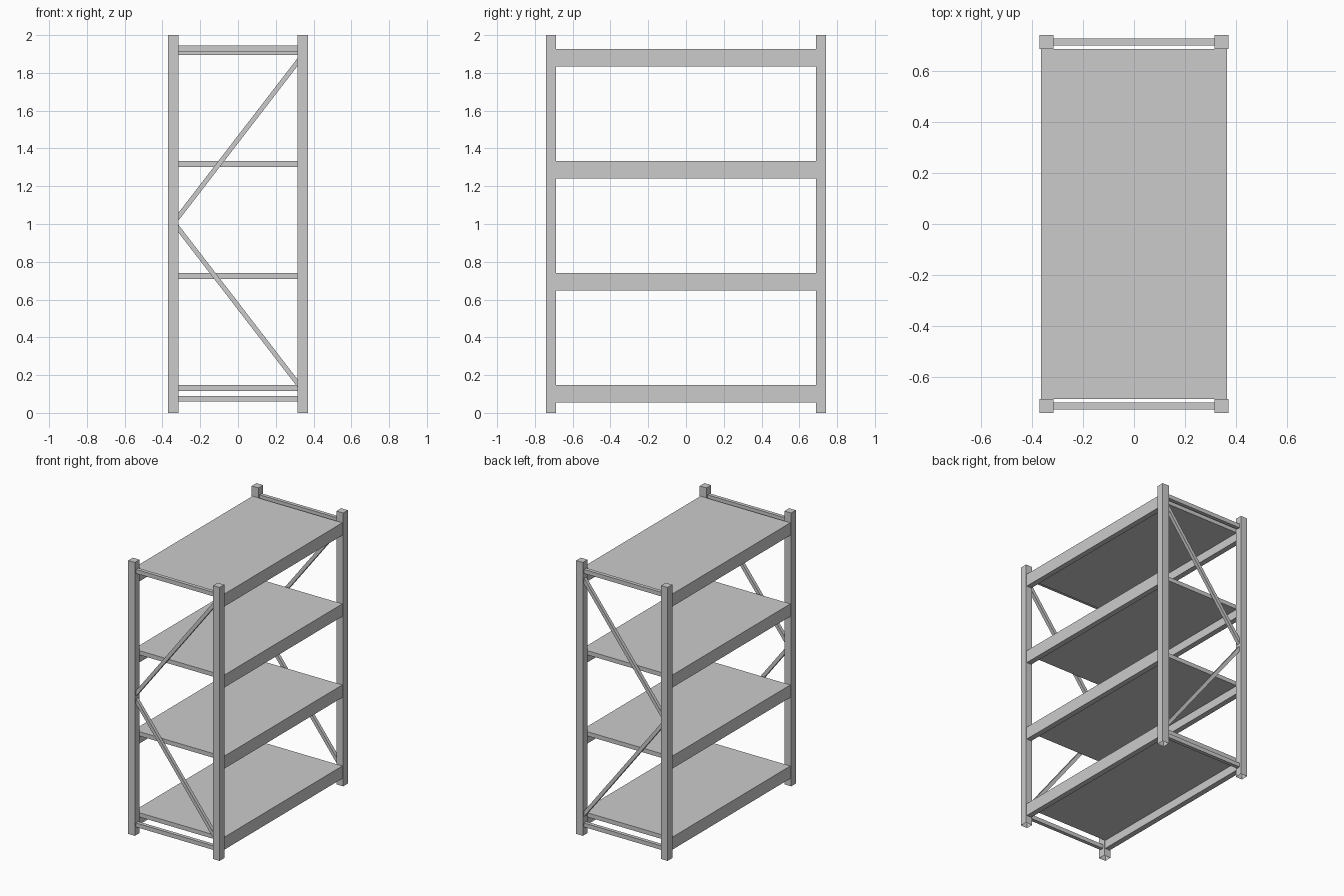
import bpy, bmesh, math

if "Cube" in bpy.data.objects:
    bpy.data.objects.remove(bpy.data.objects["Cube"])

POST_X, POST_Y, POST_W = 0.343, 0.714, 0.054
INNER_Y = POST_Y - POST_W / 2
BEAM_X, BEAM_W, BEAM_H = 0.344, 0.04, 0.092
DECK_T = 0.031


def box(name, center, size, tilt=0.0, open_bottom=False):
    bm = bmesh.new()
    bmesh.ops.create_cube(bm, size=1.0)
    bmesh.ops.scale(bm, vec=size, verts=bm.verts)
    if open_bottom:
        low = [f for f in bm.faces if f.normal.z < -0.5]
        bmesh.ops.delete(bm, geom=low, context='FACES_ONLY')
    mesh = bpy.data.meshes.new(name)
    bm.to_mesh(mesh)
    bm.free()
    ob = bpy.data.objects.new(name, mesh)
    ob.location = center
    ob.rotation_euler = (0, tilt, 0)
    bpy.context.collection.objects.link(ob)
    return ob


def brace(name, y, x0, z0, x1, z1):
    # square bar in an end frame, running between two post centres
    dx, dz = x1 - x0, z1 - z0
    box(name, ((x0 + x1) / 2, y, (z0 + z1) / 2),
        (math.hypot(dx, dz), 0.025, 0.025), -math.atan2(dz, dx))


# end frames: posts, crossbars and diagonal braces
for y, end in ((-POST_Y, "front"), (POST_Y, "back")):
    for sx, side in ((-1, "left"), (1, "right")):
        box(f"{end}_{side}_post", (sx * POST_X, y, 1.0),
            (POST_W, POST_W, 2.0), open_bottom=True)
    for z, level in ((0.074, "lower"), (1.929, "upper")):
        box(f"{end}_{level}_crossbar", (0, y, z),
            (2 * POST_X - POST_W, 0.027, 0.03))
    brace(f"{end}_upper_brace", y, -0.335, 1.013, 0.335, 1.883)
    brace(f"{end}_lower_brace", y, -0.335, 1.001, 0.335, 0.131)

# shelf levels: side beams with a deck set between them
for i in range(4):
    top = 0.148 + i * 0.593
    for sx, side in ((-1, "left"), (1, "right")):
        box(f"{side}_beam_{i + 1}", (sx * BEAM_X, 0, top - BEAM_H / 2),
            (BEAM_W, 2 * INNER_Y, BEAM_H))
    box(f"shelf_deck_{i + 1}", (0, 0, top - DECK_T / 2),
        (2 * BEAM_X - BEAM_W, 2 * INNER_Y, DECK_T))
